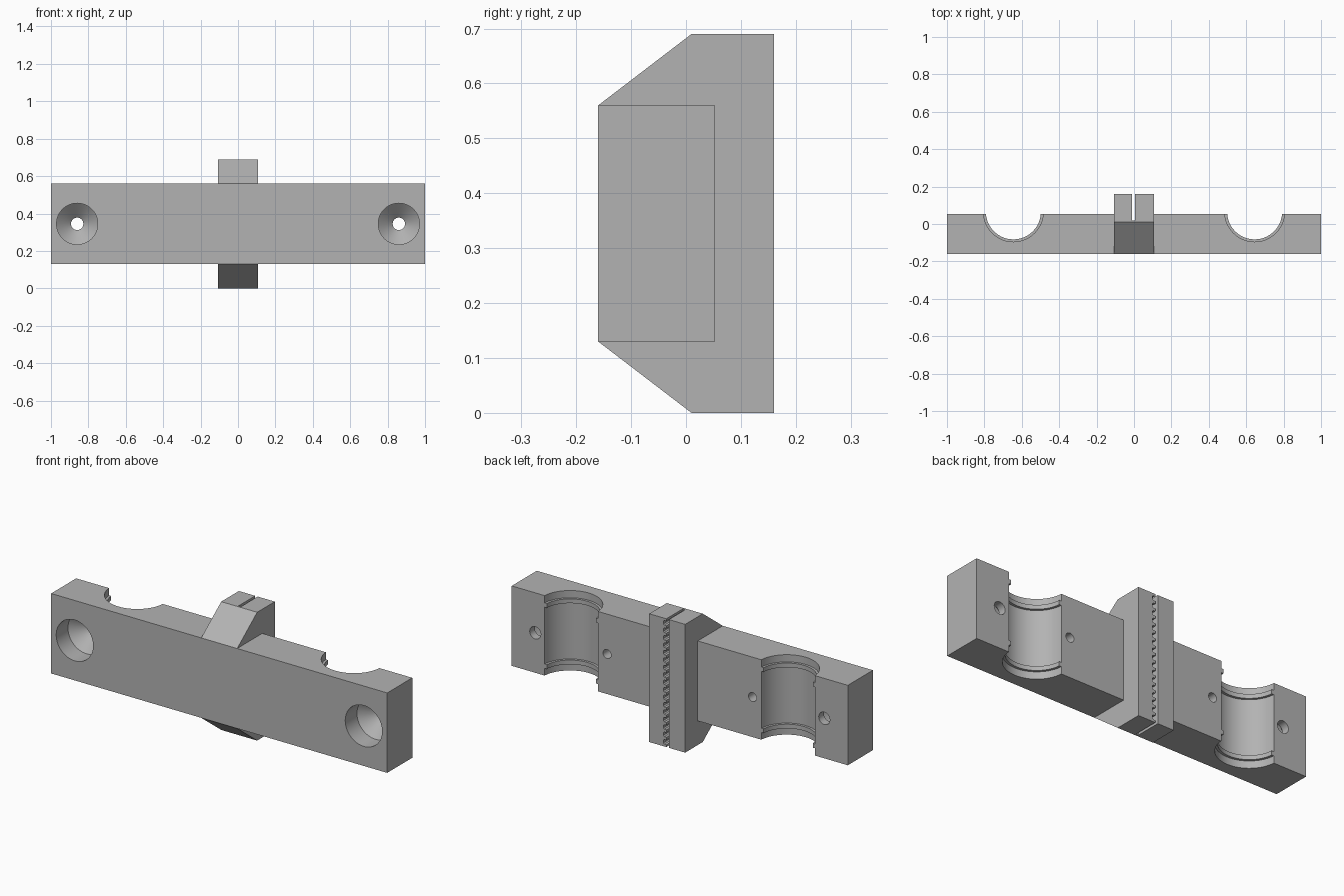
import bpy, bmesh, math
from mathutils import Vector

if "Cube" in bpy.data.objects:
    bpy.data.objects.remove(bpy.data.objects["Cube"])

grey = bpy.data.materials.new("grey plastic")
grey.diffuse_color = (0.45, 0.45, 0.45, 1)
grey.use_nodes = True
grey.node_tree.nodes["Principled BSDF"].inputs["Base Color"].default_value = grey.diffuse_color

Z_MID = 0.345


def make_object(name, bm):
    bmesh.ops.recalc_face_normals(bm, faces=bm.faces)
    mesh = bpy.data.meshes.new(name)
    bm.to_mesh(mesh)
    bm.free()
    mesh.materials.append(grey)
    obj = bpy.data.objects.new(name, mesh)
    bpy.context.collection.objects.link(obj)
    return obj


def prism(name, points, direction):
    """Extrude a closed flat outline along a direction."""
    bm = bmesh.new()
    face = bm.faces.new([bm.verts.new(p) for p in points])
    out = bmesh.ops.extrude_face_region(bm, geom=[face])
    verts = [g for g in out["geom"] if isinstance(g, bmesh.types.BMVert)]
    bmesh.ops.translate(bm, verts=verts, vec=Vector(direction))
    return make_object(name, bm)


def turned(name, profile, place, sides=64):
    """Closed solid of revolution; profile is (radius, height along axis)."""
    bm = bmesh.new()
    rings = []
    for r, h in profile:
        ring = []
        for i in range(sides):
            a = 2 * math.pi * i / sides
            ring.append(bm.verts.new(place(r * math.cos(a), r * math.sin(a), h)))
        rings.append(ring)
    for lo, hi in zip(rings, rings[1:]):
        for i in range(sides):
            j = (i + 1) % sides
            bm.faces.new((lo[i], lo[j], hi[j], hi[i]))
    bm.faces.new(rings[0])
    bm.faces.new(rings[-1])
    return make_object(name, bm)


def combine(target, other, operation):
    mod = target.modifiers.new(operation.lower(), 'BOOLEAN')
    mod.operation = operation
    mod.solver = 'EXACT'
    mod.object = other
    bpy.context.view_layer.objects.active = target
    bpy.ops.object.modifier_apply(modifier=mod.name)
    bpy.data.objects.remove(other)


# Long mounting block
block = prism("bearing_block",
              [(-1, -0.16, 0.13), (1, -0.16, 0.13), (1, -0.16, 0.56), (-1, -0.16, 0.56)],
              (0, 0.213, 0))

# Belt clamp with sloped front ends
outline = [(-0.16, 0.13), (0.01, 0), (0.16, 0), (0.16, 0.69), (0.01, 0.69), (-0.16, 0.56)]
clamp = prism("belt_clamp", [(-0.107, y, z) for y, z in outline], (0.214, 0, 0))
combine(block, clamp, 'UNION')

# Belt slot with rounded teeth pockets along one wall
slot = [(-0.01, 0.02, 0.75), (-0.01, 0.02, -0.05), (0.005, 0.02, -0.05)]
pitch = 0.04
for i in range(17):
    mid = Z_MID + (i - 8) * pitch
    for x, dz in ((0.005, -0.013), (0.017, -0.012), (0.023, -0.007),
                  (0.023, 0.007), (0.017, 0.012), (0.005, 0.013)):
        slot.append((x, 0.02, mid + dz))
slot.append((0.005, 0.02, 0.75))
combine(block, prism("slot_cutter", slot, (0, 0.2, 0)), 'DIFFERENCE')

# Bearing seats, with a retaining ridge near each end
seat = [(0.16, -0.3), (0.16, -0.176), (0.147, -0.176), (0.147, -0.153), (0.16, -0.153)]
seat += [(r, -h) for r, h in reversed(seat)]
# Countersunk screw holes opening at the front
screw = [(0.11, -0.25), (0.11, -0.06), (0.033, 0.01), (0.033, 0.1)]
# Small blind holes at the back
pilot = [(0.024, -0.09), (0.024, 0.1)]

for s in (-1, 1):
    combine(block, turned("seat_cutter", seat,
            lambda a, b, h: (s * 0.645 + a, 0.065 + b, Z_MID + h), 96), 'DIFFERENCE')
    combine(block, turned("screw_cutter", screw,
            lambda a, b, h: (s * 0.86 + a, h, Z_MID + b)), 'DIFFERENCE')
    combine(block, turned("pilot_cutter", pilot,
            lambda a, b, h: (s * 0.433 + a, h, Z_MID + b), 32), 'DIFFERENCE')

bpy.ops.object.select_all(action='DESELECT')
block.select_set(True)
bpy.context.view_layer.objects.active = block
bpy.ops.object.shade_smooth_by_angle(angle=math.radians(25))
